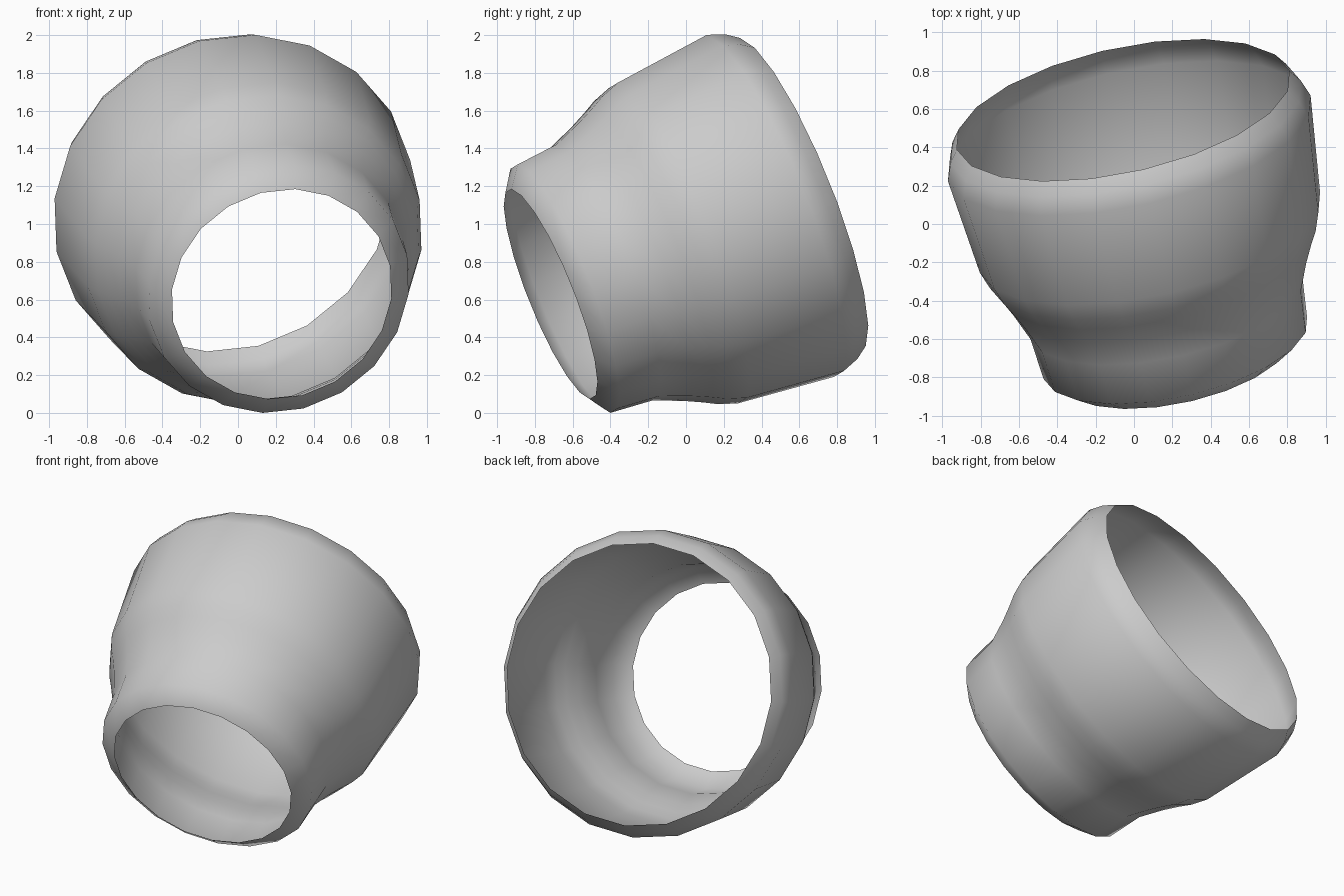
import bpy, bmesh, math
from mathutils import Vector

if "Cube" in bpy.data.objects:
    bpy.data.objects.remove(bpy.data.objects["Cube"])

SIDES = 20
PHASE = math.radians(2.5)

# Tilted axis, running from the small opening (front) to the large one (back)
start = Vector((0.22, -0.715, 0.63))
axis = Vector((-0.20, 0.91, 0.365)).normalized()
up = (Vector((0, 0, 1)) - axis * axis.z).normalized()
side = up.cross(axis).normalized()
if side.x < 0:
    side = -side

# Profile: distance along the axis, radius
profile = [(0.01, 0.597), (0.088, 0.707), (0.322, 0.729), (0.475, 0.79),
           (0.575, 0.838), (0.65, 0.878), (0.75, 0.913),
           (1.29, 0.973), (1.383, 0.94), (1.452, 0.892)]

# Open sleeve: rings of the profile joined by quads
bm = bmesh.new()
rings = []
for t, r in profile:
    ring = []
    for i in range(SIDES):
        a = PHASE + 2 * math.pi * i / SIDES
        ring.append(bm.verts.new(start + axis * t + r * (up * math.cos(a) + side * math.sin(a))))
    rings.append(ring)
for lower, upper in zip(rings, rings[1:]):
    for i in range(SIDES):
        j = (i + 1) % SIDES
        bm.faces.new((lower[i], lower[j], upper[j], upper[i]))

# Outward normals
bm.normal_update()
f = bm.faces[:][0]
c = f.calc_center_median() - start
if f.normal.dot(c - axis * c.dot(axis)) < 0:
    bmesh.ops.reverse_faces(bm, faces=bm.faces[:])

# Stand on the floor, centred
lo = [min(v.co[k] for v in bm.verts) for k in range(3)]
hi = [max(v.co[k] for v in bm.verts) for k in range(3)]
bmesh.ops.translate(bm, verts=bm.verts[:],
                    vec=(-(lo[0] + hi[0]) / 2, -(lo[1] + hi[1]) / 2, -lo[2]))

for face in bm.faces:
    face.smooth = True
mesh = bpy.data.meshes.new("flared_sleeve")
bm.to_mesh(mesh)
bm.free()
sleeve = bpy.data.objects.new("flared_sleeve", mesh)
bpy.context.collection.objects.link(sleeve)
